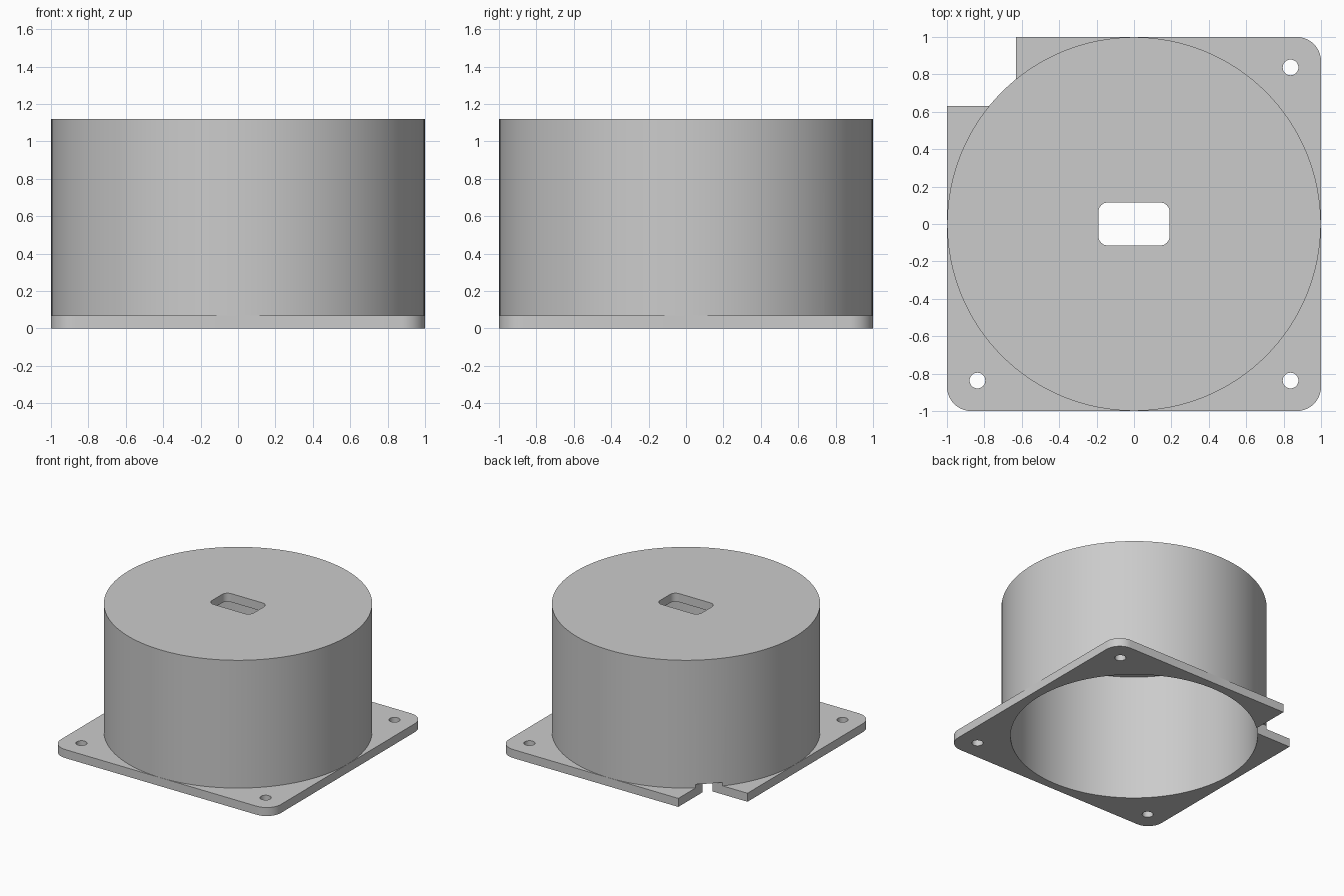
import bpy
import bmesh
from math import cos, sin, pi, radians

if "Cube" in bpy.data.objects:
    bpy.data.objects.remove(bpy.data.objects["Cube"])

PLATE_TOP = 0.07
HEIGHT = 1.12
WALL = 0.07

grey = bpy.data.materials.new("plain grey")
grey.use_nodes = True
grey.diffuse_color = (0.6, 0.6, 0.6, 1)
grey.node_tree.nodes["Principled BSDF"].inputs["Base Color"].default_value = grey.diffuse_color


def prism(name, outline, z0, z1):
    """Closed solid from a counter-clockwise outline."""
    bm = bmesh.new()
    base = bm.faces.new([bm.verts.new((x, y, z0)) for x, y in outline])
    top = bmesh.ops.extrude_face_region(bm, geom=[base])["geom"]
    bmesh.ops.translate(bm, vec=(0, 0, z1 - z0),
                        verts=[v for v in top if isinstance(v, bmesh.types.BMVert)])
    bmesh.ops.recalc_face_normals(bm, faces=bm.faces)
    mesh = bpy.data.meshes.new(name)
    bm.to_mesh(mesh)
    bm.free()
    mesh.materials.append(grey)
    obj = bpy.data.objects.new(name, mesh)
    bpy.context.collection.objects.link(obj)
    return obj


def circle(r, n, cx=0, cy=0):
    return [(cx + r * cos(2 * pi * i / n), cy + r * sin(2 * pi * i / n)) for i in range(n)]


def rounded_rect(hx, hy, r, n=10):
    pts = []
    for q, (sx, sy) in enumerate([(1, 1), (-1, 1), (-1, -1), (1, -1)]):
        for i in range(n + 1):
            a = pi / 2 * (q + i / n)
            pts.append((sx * (hx - r) + r * cos(a), sy * (hy - r) + r * sin(a)))
    return pts


def combine(target, other, operation):
    mod = target.modifiers.new(operation.lower(), "BOOLEAN")
    mod.operation, mod.object, mod.solver = operation, other, "EXACT"
    bpy.context.view_layer.objects.active = target
    bpy.ops.object.modifier_apply(modifier=mod.name)
    bpy.data.objects.remove(other)


# Square mounting plate joined to the round housing
housing = prism("housing", rounded_rect(1, 1, 0.13), 0, PLATE_TOP)
combine(housing, prism("drum", circle(0.999, 128), PLATE_TOP / 2, HEIGHT), "UNION")

# Hollow inside, open at the bottom
combine(housing, prism("bore", circle(1 - WALL, 128), -0.1, HEIGHT - WALL), "DIFFERENCE")

# Rounded slot in the lid
combine(housing, prism("slot", rounded_rect(0.19, 0.115, 0.05), HEIGHT - 0.2, HEIGHT + 0.1), "DIFFERENCE")

# Screw holes in three corners
for x, y in [(1, 1), (1, -1), (-1, -1)]:
    combine(housing, prism("screw_hole", circle(0.042, 32, x * 0.837, y * 0.837), -0.1, 0.2), "DIFFERENCE")

# Cable notch through the back right corner and the foot of the wall
notch = [(-1.1, 0.63), (-0.63, 0.63), (-0.63, 1.1), (-1.1, 1.1)]
combine(housing, prism("notch", notch, -0.1, 0.1), "DIFFERENCE")

bpy.ops.object.select_all(action="DESELECT")
housing.select_set(True)
bpy.context.view_layer.objects.active = housing
bpy.ops.object.shade_smooth_by_angle(angle=radians(30))
